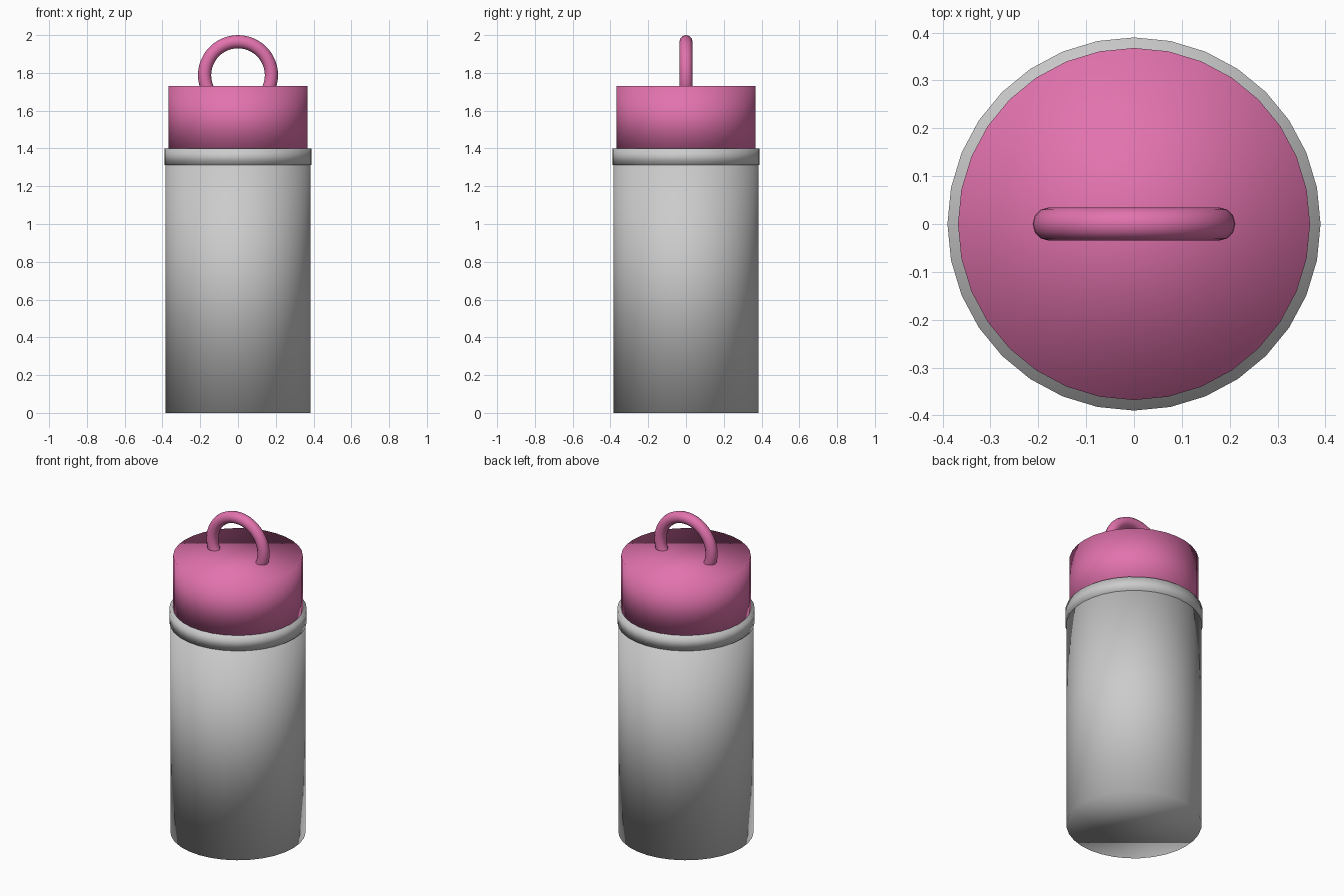
import bpy
import math

if "Cube" in bpy.data.objects:
    bpy.data.objects.remove(bpy.data.objects["Cube"])


def material(name, rgb):
    mat = bpy.data.materials.new(name)
    mat.diffuse_color = (*rgb, 1)
    mat.use_nodes = True
    mat.node_tree.nodes["Principled BSDF"].inputs["Base Color"].default_value = mat.diffuse_color
    return mat


steel = material("brushed grey", (0.60, 0.60, 0.60))
pink = material("pink", (0.76, 0.17, 0.42))


def finish(name, mat):
    obj = bpy.context.object
    obj.name = name
    obj.data.materials.append(mat)
    bpy.ops.object.shade_smooth()
    return obj


def cylinder(name, radius, bottom, top, mat):
    bpy.ops.mesh.primitive_cylinder_add(
        vertices=32, radius=radius, depth=top - bottom,
        location=(0, 0, (bottom + top) / 2))
    return finish(name, mat)


# Bottle body, collar band and screw cap
cylinder("bottle_body", 0.384, 0.0, 1.40 - 0.02, steel)
cylinder("collar_band", 0.39, 1.313, 1.40, steel)
cylinder("cap", 0.368, 1.38, 1.73, pink)

# Carrying ring standing upright, its lower part sunk into the cap
bpy.ops.mesh.primitive_torus_add(
    major_radius=0.177, minor_radius=0.035, major_segments=48,
    minor_segments=12, location=(0, 0, 1.788),
    rotation=(math.pi / 2, 0, 0))
finish("carry_ring", pink)
